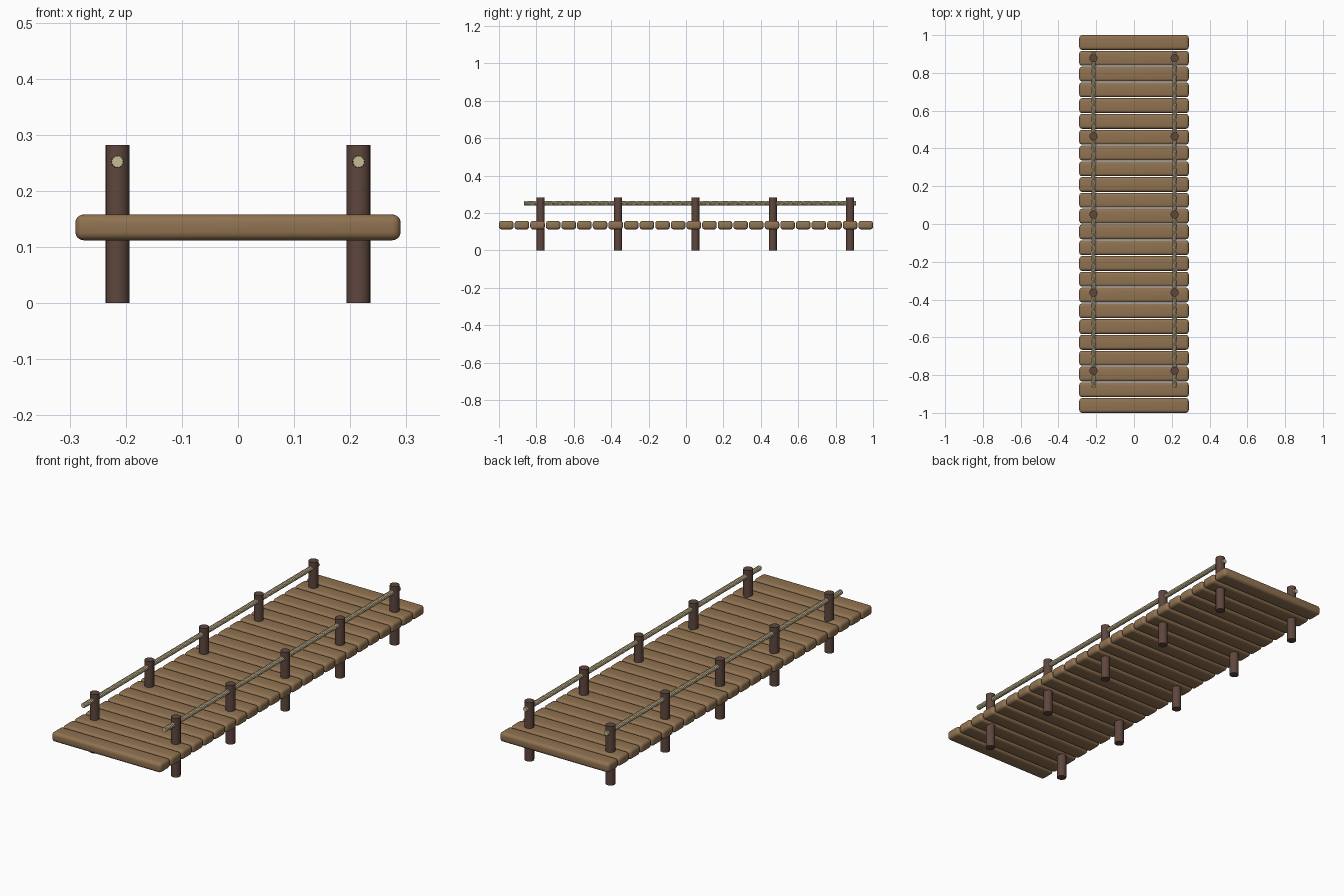
import bpy
import bmesh
from math import cos, sin, pi

if "Cube" in bpy.data.objects:
    bpy.data.objects.remove(bpy.data.objects["Cube"])

PLANKS = 24
PLANK_SIZE = (0.58, 0.078, 0.046)
DECK_Z = 0.135
POST_X = 0.215
POST_R = 0.0215
POST_H = 0.282
ROPE_Z = 0.252
ROPE_START, ROPE_END = -0.865, 0.91


def material(name, color):
    m = bpy.data.materials.new(name)
    m.use_nodes = True
    m.diffuse_color = color
    m.node_tree.nodes["Principled BSDF"].inputs["Base Color"].default_value = color
    return m


plank_wood = material("plank wood", (0.28, 0.17, 0.083, 1))
post_wood = material("dark post wood", (0.112, 0.062, 0.048, 1))
rope_fibre = material("rope fibre", (0.60, 0.50, 0.30, 1))


def finish(bm, name, mat, angle=40):
    bmesh.ops.recalc_face_normals(bm, faces=bm.faces)
    mesh = bpy.data.meshes.new(name)
    bm.to_mesh(mesh)
    bm.free()
    mesh.materials.append(mat)
    obj = bpy.data.objects.new(name, mesh)
    bpy.context.collection.objects.link(obj)
    bpy.ops.object.select_all(action='DESELECT')
    bpy.context.view_layer.objects.active = obj
    obj.select_set(True)
    bpy.ops.object.shade_smooth_by_angle(angle=angle * pi / 180)
    return obj


def plank(index, y):
    bm = bmesh.new()
    bmesh.ops.create_cube(bm, size=1)
    bmesh.ops.scale(bm, vec=PLANK_SIZE, verts=bm.verts)
    bmesh.ops.bevel(bm, geom=bm.edges[:], offset=0.015, segments=4,
                    profile=0.5, affect='EDGES')
    obj = finish(bm, f"plank_{index}", plank_wood)
    obj.location = (0, y, DECK_Z)


def post(name, x, y):
    bm = bmesh.new()
    bmesh.ops.create_cone(bm, cap_ends=True, segments=16, radius1=POST_R,
                          radius2=POST_R, depth=POST_H)
    obj = finish(bm, name, post_wood)
    obj.location = (x, y, POST_H / 2)


def rope(name, x, teeth=12, rings=90, turns=3):
    # Fluted section, gently twisted along its length
    bm = bmesh.new()
    loops = []
    n = teeth * 2
    for i in range(rings + 1):
        t = i / rings
        y = ROPE_START + (ROPE_END - ROPE_START) * t
        loop = []
        for k in range(n):
            a = 2 * pi * (k / n + turns * t)
            r = 0.0115 if k % 2 else 0.0095
            loop.append(bm.verts.new((r * cos(a), y, r * sin(a))))
        loops.append(loop)
    for a, b in zip(loops, loops[1:]):
        for k in range(n):
            j = (k + 1) % n
            bm.faces.new((a[k], a[j], b[j], b[k]))
    bm.faces.new(loops[0])
    bm.faces.new(loops[-1])
    obj = finish(bm, name, rope_fibre, 60)
    obj.location = (x, 0, ROPE_Z)


# Deck planks
pitch = (2 - PLANK_SIZE[1]) / (PLANKS - 1)
for i in range(PLANKS):
    plank(i + 1, -1 + PLANK_SIZE[1] / 2 + i * pitch)

# Posts and rope rails on both sides
for side, x in (("left", POST_X), ("right", -POST_X)):
    for i in range(5):
        post(f"{side}_post_{i + 1}", x, -0.777 + i * 0.4137)
    rope(f"{side}_rope", x)
